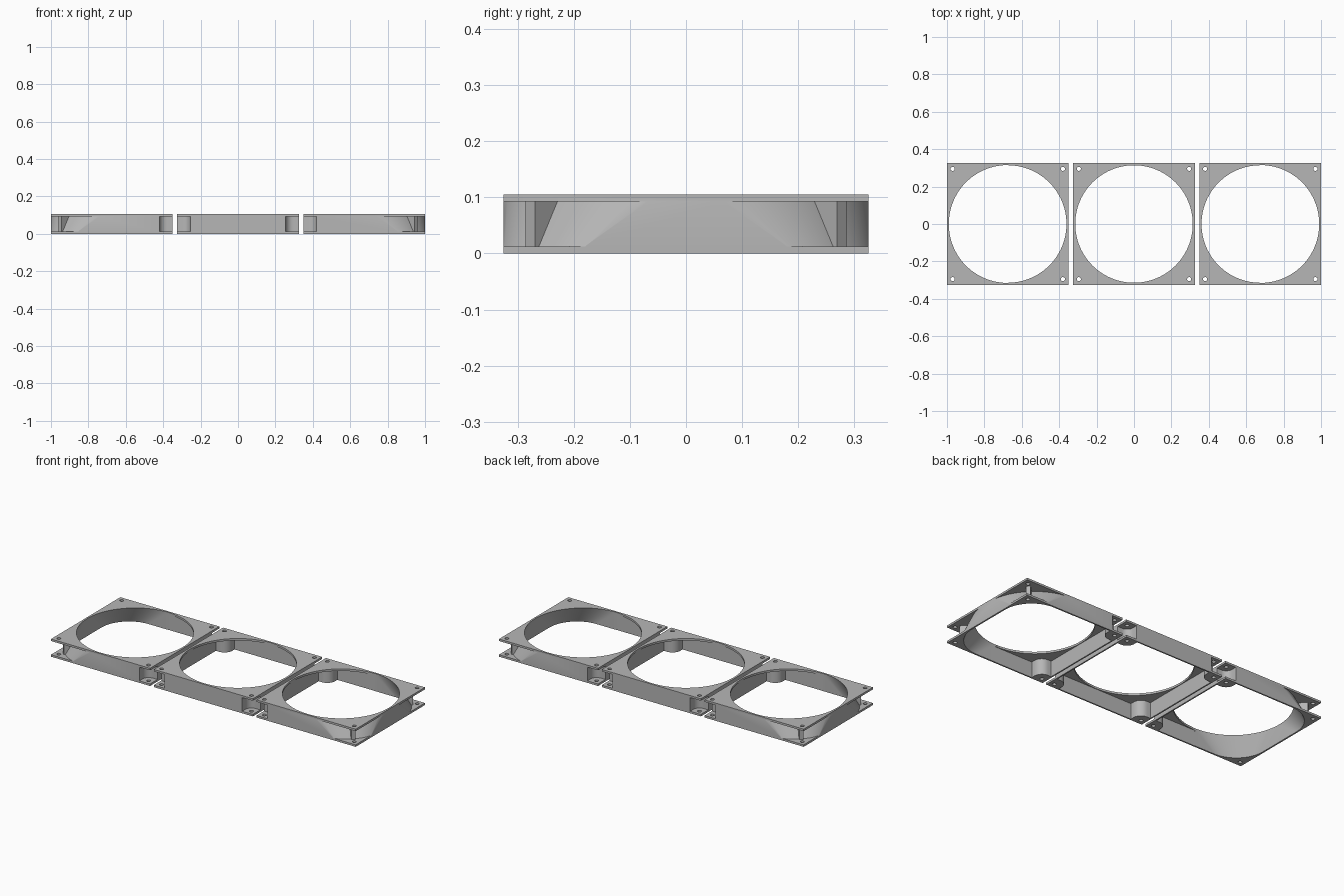
import bpy, bmesh
from math import sin, cos, pi, radians
from mathutils import Matrix

if "Cube" in bpy.data.objects:
    bpy.data.objects.remove(bpy.data.objects["Cube"], do_unlink=True)

HALF, HEIGHT, PLATE, GAP = 0.325, 0.105, 0.012, 0.025
LOW, HIGH = PLATE, HEIGHT - PLATE
HOLE_R, CHAMBER = 0.315, 0.317

grey = bpy.data.materials.new("plain grey")
grey.use_nodes = True
grey.diffuse_color = (0.47, 0.47, 0.47, 1)
grey.node_tree.nodes["Principled BSDF"].inputs["Base Color"].default_value = grey.diffuse_color


def make_object(name, bm):
    bmesh.ops.remove_doubles(bm, verts=bm.verts, dist=1e-5)
    bmesh.ops.recalc_face_normals(bm, faces=bm.faces)
    mesh = bpy.data.meshes.new(name)
    bm.to_mesh(mesh)
    bm.free()
    obj = bpy.data.objects.new(name, mesh)
    bpy.context.collection.objects.link(obj)
    return obj


def loft(name, low, high, z0, z1):
    """Solid between two matching outlines."""
    bm = bmesh.new()
    a = [bm.verts.new((x, y, z0)) for x, y in low]
    b = [bm.verts.new((x, y, z1)) for x, y in high]
    bm.faces.new(a)
    bm.faces.new(b)
    for i in range(len(a)):
        j = (i + 1) % len(a)
        bm.faces.new((a[i], a[j], b[j], b[i]))
    return make_object(name, bm)


def prism(name, outline, z0, z1):
    return loft(name, outline, outline, z0, z1)


def box(name, x0, x1, y0, y1, z0, z1):
    return prism(name, [(x0, y0), (x1, y0), (x1, y1), (x0, y1)], z0, z1)


def circle(r, cx=0, cy=0, n=96):
    return [(cx + r * cos(2 * pi * i / n), cy + r * sin(2 * pi * i / n)) for i in range(n)]


def cut(target, *cutters):
    """Subtract the cutters from the target and discard them."""
    for c in cutters:
        mod = target.modifiers.new("cut", 'BOOLEAN')
        mod.operation, mod.solver, mod.object = 'DIFFERENCE', 'EXACT', c
    graph = bpy.context.evaluated_depsgraph_get()
    mesh = bpy.data.meshes.new_from_object(target.evaluated_get(graph))
    target.modifiers.clear()
    target.data = mesh
    for c in cutters:
        bpy.data.objects.remove(c, do_unlink=True)


def bend(edge, r, n=10):
    """Rounded turn around a corner column, in the +x -y corner."""
    c = edge + r
    return [(c + r * cos(a), -c + r * sin(a))
            for a in (pi - i * pi / 2 / n for i in range(n + 1))]


def chamber(side):
    """Half of the square inner space, leaving the two corner columns."""
    lower = [(-0.003, -CHAMBER), (0.245, -CHAMBER)] + bend(0.245, 0.05) + [(CHAMBER, -0.245)]
    pts = lower + [(x, -y) for x, y in reversed(lower)]
    return prism("chamber_cutter", [(side * x, y) for x, y in pts], -0.01, HIGH)


def pocket(sx, sy):
    """Open screw pocket inside a corner column."""
    pts = [(0.255, -0.34)] + bend(0.255, 0.04) + [(0.34, -0.255), (0.34, -0.34)]
    return prism("pocket_cutter", [(sx * x, sy * y) for x, y in pts], LOW, HIGH)


def duct(half, corner, radius):
    """Half of a duct from a rounded square below to a circle above."""
    c, n, back = half - corner, 24, -0.005
    low, high = [(back, -half)], [(back, -radius)]
    for sy in (-1, 1):
        for i in range(n + 1):
            a = pi / 2 * i / n + (-pi / 2 if sy < 0 else 0)
            low.append((c + corner * cos(a), sy * c + corner * sin(a)))
            high.append((radius * cos(a), radius * sin(a)))
    low.append((back, half))
    high.append((back, radius))
    return loft("duct_solid", low, high, -0.001, HEIGHT + 0.001)


def rib(sign):
    """Diagonal rib that stays between the duct and a corner."""
    r = box("rib_solid", 0.2, 0.392, -0.012, 0.012, -0.01, HEIGHT + 0.01)
    r.data.transform(Matrix.Rotation(sign * radians(45), 4, 'Z'))
    return r


def build_frame(name, is_end):
    frame = box(name, -HALF, HALF, -HALF, HALF, 0, HEIGHT)
    cutters = [prism("hole_cutter", circle(HOLE_R - 0.001), -0.01, HEIGHT + 0.01), chamber(-1)]
    cutters += [pocket(-1, sy) for sy in (-1, 1)]
    if is_end:
        # Outer half: tapering duct with open corners and ribs
        recess = box("recess_cutter", 0, 0.345, -0.345, 0.345, LOW, HIGH)
        cut(recess, duct(0.335, 0.2, 0.3285), rib(1), rib(-1))
        cutters += [duct(0.316, 0.18, HOLE_R), recess]
    else:
        cutters += [chamber(1)] + [pocket(1, sy) for sy in (-1, 1)]
    # Screw holes
    for sx in (-1, 1):
        for sy in (-1, 1):
            cutters.append(prism("screw_cutter", circle(0.011, sx * 0.295, sy * 0.295, 24),
                                 -0.01, HEIGHT + 0.01))
    cut(frame, *cutters)
    frame.data.materials.clear()
    frame.data.materials.append(grey)
    bpy.ops.object.select_all(action='DESELECT')
    frame.select_set(True)
    bpy.context.view_layer.objects.active = frame
    bpy.ops.object.shade_smooth_by_angle(angle=radians(25))
    return frame


# Three frames in a row
step = 2 * HALF + GAP
middle = build_frame("middle_frame", False)
left = build_frame("left_frame", True)
left.location.x = step
right = left.copy()
right.name = "right_frame"
bpy.context.collection.objects.link(right)
right.location.x = -step
right.rotation_euler.z = pi
